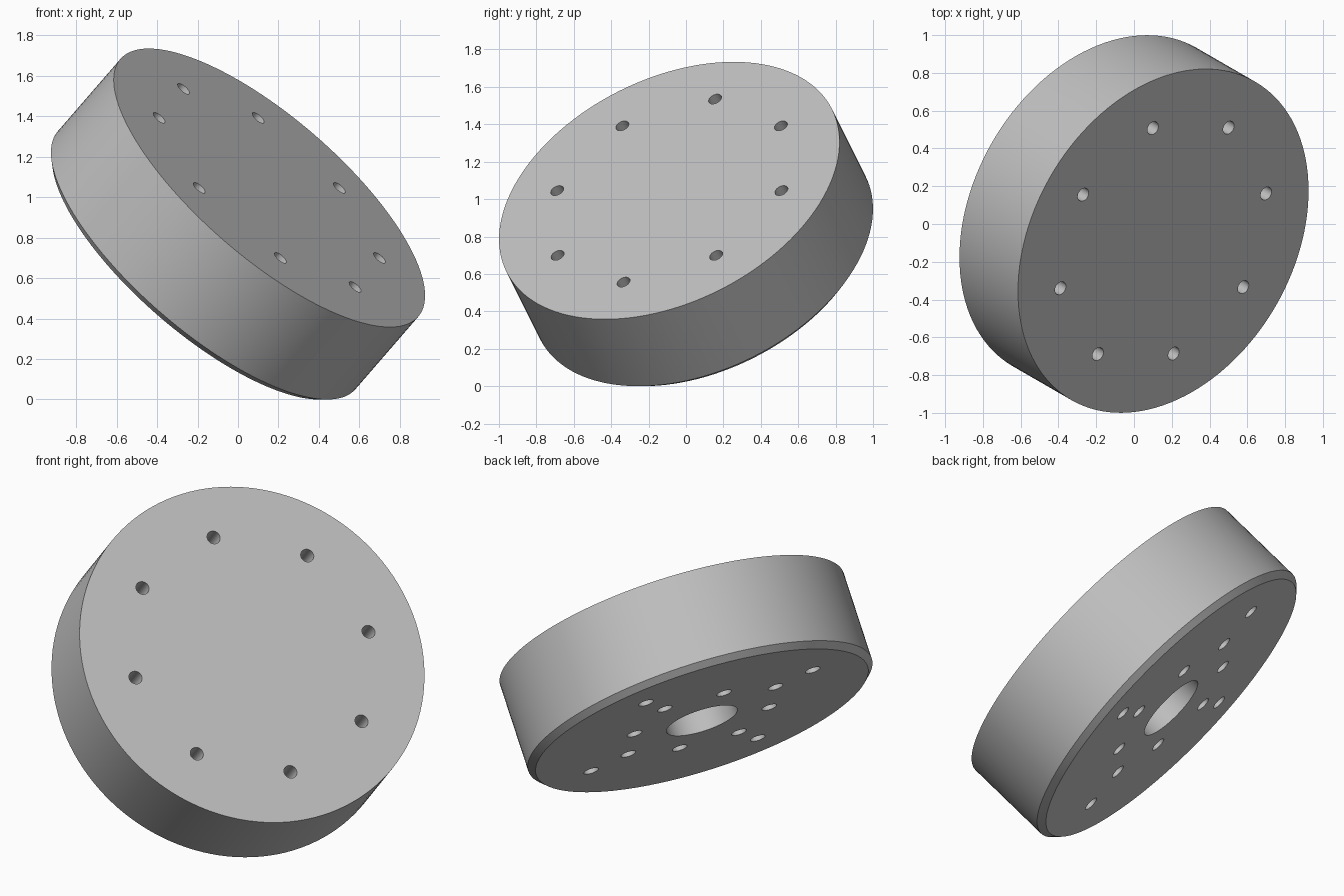
import bpy
import bmesh
from math import cos, sin, radians, pi
from mathutils import Matrix, Vector

cube = bpy.data.objects.get("Cube")
if cube:
    bpy.data.objects.remove(cube, do_unlink=True)

RADIUS = 0.973
HALF = 0.253        # half height of the straight rim
CHAMFER = 0.034
BACK = -HALF - CHAMFER
BORE_RADIUS, BORE_DEPTH = 0.2, 0.25
HOLE_DEPTH = 0.2

grey = bpy.data.materials.new("machined_grey")
grey.use_nodes = True
colour = (0.53, 0.53, 0.53, 1)
grey.diffuse_color = colour
grey.node_tree.nodes["Principled BSDF"].inputs["Base Color"].default_value = colour


def make_object(name, bm):
    bmesh.ops.recalc_face_normals(bm, faces=bm.faces)
    mesh = bpy.data.meshes.new(name)
    bm.to_mesh(mesh)
    bm.free()
    mesh.materials.append(grey)
    obj = bpy.data.objects.new(name, mesh)
    bpy.context.collection.objects.link(obj)
    return obj


# Disc body: half profile spun around the axis, with chamfered rim and blind bore
profile = [(0, HALF), (RADIUS, HALF), (RADIUS, -HALF), (RADIUS - CHAMFER, BACK),
           (BORE_RADIUS, BACK), (BORE_RADIUS, BACK + BORE_DEPTH), (0, BACK + BORE_DEPTH)]
bm = bmesh.new()
verts = [bm.verts.new((r, 0, z)) for r, z in profile]
edges = [bm.edges.new(pair) for pair in zip(verts, verts[1:])]
bmesh.ops.spin(bm, geom=verts + edges, cent=(0, 0, 0), axis=(0, 0, 1),
               angle=2 * pi, steps=128)
bmesh.ops.remove_doubles(bm, verts=bm.verts, dist=0.0001)
disc = make_object("flange_disc", bm)

# Bolt holes: (count, start angle, circle radius, hole radius, face height)
patterns = [
    (8, 0, 0.692, 0.037, HALF),
    (4, 45, 0.70, 0.042, BACK),
    (4, 45, 0.465, 0.042, BACK),
    (4, 0, 0.40, 0.042, BACK),
]
bm = bmesh.new()
for count, start, circle, radius, face_z in patterns:
    for i in range(count):
        a = radians(start) + 2 * pi * i / count
        place = Matrix.Translation((circle * cos(a), circle * sin(a), face_z))
        bmesh.ops.create_cone(bm, cap_ends=True, segments=32, radius1=radius,
                              radius2=radius, depth=2 * HOLE_DEPTH, matrix=place)
cutter = make_object("bolt_hole_cutter", bm)
cutter.hide_render = True

# Drill the holes, then discard the cutter
drill = disc.modifiers.new("bolt_holes", "BOOLEAN")
drill.operation = "DIFFERENCE"
drill.solver = "EXACT"
drill.object = cutter
bpy.ops.object.select_all(action="DESELECT")
disc.select_set(True)
bpy.context.view_layer.objects.active = disc
bpy.ops.object.modifier_apply(modifier=drill.name)
bpy.data.objects.remove(cutter, do_unlink=True)

bpy.ops.object.shade_smooth_by_angle(angle=radians(30))

# Tilt the disc and rest it on the ground
disc.rotation_euler = (radians(45), 0, radians(60))
spin = disc.rotation_euler.to_matrix()
lowest = min((spin @ v.co).z for v in disc.data.vertices)
disc.location = Vector((0, 0, -lowest))
